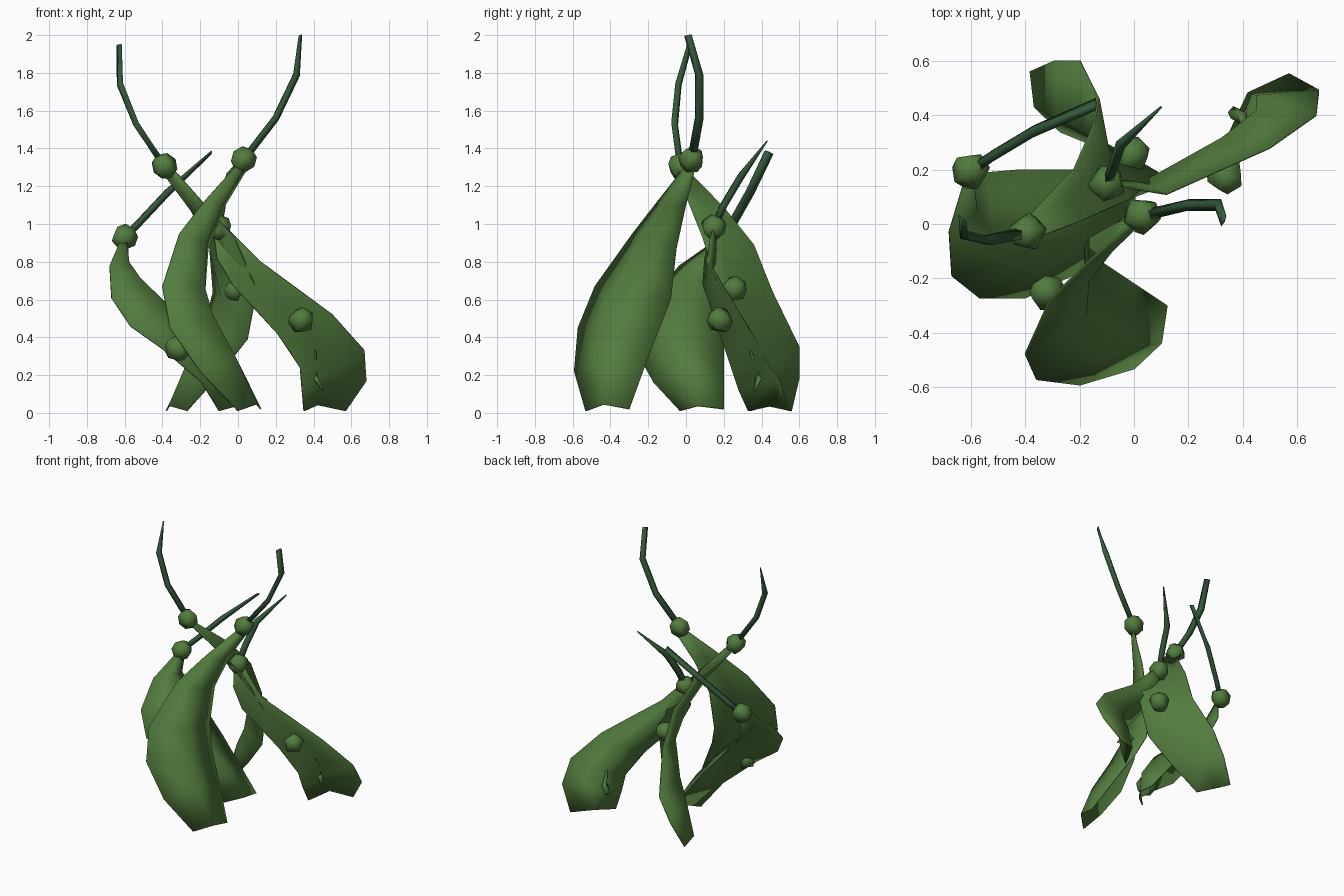
import bpy
import bmesh
from mathutils import Matrix, Vector

default_cube = bpy.data.objects.get("Cube")
if default_cube:
    bpy.data.objects.remove(default_cube, do_unlink=True)


def make_material(name, colour):
    material = bpy.data.materials.new(name)
    material.use_nodes = True
    rgba = (*colour, 1)
    material.diffuse_color = rgba
    material.node_tree.nodes["Principled BSDF"].inputs["Base Color"].default_value = rgba
    return material


leaf_green = make_material("leaf green", (.085, .2, .048))
tendril_green = make_material("dark tendril green", (.035, .1, .042))


def finish(bm, name, material):
    """Turn a bmesh into a smooth shaded object."""
    mesh = bpy.data.meshes.new(name)
    bm.to_mesh(mesh)
    bm.free()
    mesh.materials.append(material)
    for polygon in mesh.polygons:
        polygon.use_smooth = True
    part = bpy.data.objects.new(name, mesh)
    bpy.context.scene.collection.objects.link(part)
    return part


def make_leaf(name, outer_edge, inner_edge, bulge=.28):
    """Loft a folded sheet between two edges, pushing its rib to one side."""
    bm = bmesh.new()
    outer = [Vector(p) for p in outer_edge]
    inner = [Vector(p) for p in inner_edge]
    middle = [(a + b) / 2 for a, b in zip(outer, inner)]
    last = len(middle) - 1
    rows = []
    for i, (a, b) in enumerate(zip(outer, inner)):
        along = middle[min(i + 1, last)] - middle[max(i - 1, 0)]
        normal = along.cross(b - a).normalized()
        depth = bulge if i < last else bulge * .75
        rib = middle[i] + normal * (b - a).length * depth
        rib.z = max(rib.z, .02)
        rows.append([bm.verts.new(p) for p in (a, rib, b)])
    for row, following in zip(rows, rows[1:]):
        for j in range(len(row) - 1):
            bm.faces.new((row[j], following[j], following[j + 1], row[j + 1]))
    leaf = finish(bm, name, leaf_green)
    shell = leaf.modifiers.new("thin shell", "SOLIDIFY")
    shell.thickness = .008
    shell.offset = 0
    return leaf


def make_tendril(name, points, blade, tip_width, material):
    """Sweep a diamond section that thins to a chisel edge along the blade."""
    bm = bmesh.new()
    path = [Vector(p) for p in points]
    last = len(path) - 1
    rings = []
    for i, centre in enumerate(path):
        along = (path[min(i + 1, last)] - path[max(i - 1, 0)]).normalized()
        across = along.cross(Vector(blade)).normalized()
        wide = across.cross(along) * (.024 if i < last else tip_width)
        thin = across * (.02 if i < last else .004)
        rings.append([bm.verts.new(centre + c) for c in (wide, thin, -wide, -thin)])
    for ring, following in zip(rings, rings[1:]):
        for j in range(len(ring)):
            k = (j + 1) % len(ring)
            bm.faces.new((ring[j], ring[k], following[k], following[j]))
    bm.faces.new(rings[0])
    bm.faces.new(rings[-1])
    bmesh.ops.recalc_face_normals(bm, faces=bm.faces[:])
    return finish(bm, name, material)


def make_bud(name, centre, tilt):
    """A coarse round bud, tilted along its stem."""
    bm = bmesh.new()
    bmesh.ops.create_uvsphere(bm, u_segments=5, v_segments=4, radius=.072)
    turn = Vector(tilt).to_track_quat("Z", "Y").to_matrix().to_4x4()
    bmesh.ops.transform(bm, verts=bm.verts[:], matrix=Matrix.Translation(centre) @ turn)
    return finish(bm, name, leaf_green)


# Broad drooping leaves
make_leaf(
    "front_leaf",
    [(0, .01, 1.32), (-.17, -.14, 1.13), (-.31, -.28, .95), (-.4, -.48, .67),
     (-.36, -.57, .45), (-.2, -.59, .22), (0, -.53, .01)],
    [(.05, .05, 1.3), (-.07, 0, 1.1), (-.16, -.05, .87), (-.18, -.08, .6),
     (-.12, -.14, .45), (0, -.22, .24), (.12, -.3, .02)])

make_leaf(
    "back_leaf",
    [(-.41, 0, 1.29), (-.22, .2, 1.09), (-.15, .36, .89), (-.13, .46, .64),
     (-.2, .6, .35), (-.29, .6, .18), (-.38, .56, .01)],
    [(-.36, -.05, 1.31), (-.2, .01, 1.13), (-.02, .09, .93), (.1, .18, .65),
     (.05, .21, .39), (-.1, .27, .2), (-.27, .34, .01)])

make_leaf(
    "left_leaf",
    [(-.08, .15, 1), (0, .13, .92), (.12, .11, .8), (.5, .28, .52),
     (.67, .4, .33), (.68, .49, .17), (.57, .55, .01)],
    [(-.13, .14, .96), (-.11, .1, .82), (-.03, .09, .68), (.21, .18, .42),
     (.33, .24, .24), (.34, .28, .12), (.35, .33, .01)])

make_leaf(
    "right_leaf",
    [(-.62, .17, .92), (-.68, -.03, .78), (-.67, -.19, .61), (-.57, -.27, .46),
     (-.4, -.27, .34), (-.19, -.17, .16), (-.1, -.03, .01)],
    [(-.58, .2, .92), (-.59, .18, .78), (-.54, .19, .69), (-.42, .2, .55),
     (-.27, .2, .38), (-.13, .2, .2), (.01, .2, .02)])

# Round buds, each with the direction its stem points
buds = {
    "upper_right": ((-.39, -.03, 1.305), (-.5, -.1, .8)),
    "upper_left": ((.03, .03, 1.34), (.6, .2, .8)),
    "side_right": ((-.6, .195, .93), (.6, .4, .6)),
    "centre": ((-.1, .147, .98), (.1, .5, .8)),
    "low_left": ((.335, .18, .49), (.3, -.5, .4)),
    "low_back": ((-.01, .254, .655), (.5, .5, .4)),
    "low_front": ((-.32, -.25, .34), (-.5, .3, .4)),
}
for place, (centre, tilt) in buds.items():
    make_bud(place + "_bud", centre, tilt)

# Curling tendrils: bends, blade direction and width of the tip
tendrils = {
    "upper_right": ([(-.54, -.06, 1.53), (-.625, -.04, 1.74), (-.63, .02, 1.95)],
                    (-.7, .7, 0), .02),
    "upper_left": ([(.2, .07, 1.56), (.31, .07, 1.79), (.33, .01, 2)],
                   (.4, .9, 0), .022),
    "side_right": ([(-.52, .25, 1.01), (-.37, .34, 1.17), (-.14, .44, 1.38)],
                   (0, .9, -.4), .025),
    "centre": ([(-.08, .2, 1.1), (-.05, .29, 1.25), (.1, .43, 1.44)],
               (.5, .5, -.7), .004),
}
for place, (bends, blade, tip_width) in tendrils.items():
    make_tendril(place + "_tendril", [buds[place][0]] + bends,
                 blade, tip_width, tendril_green)

# Small sprout in the hollow of the left leaf
for name, tip in (("sprout_stem", (.41, .34, .33)), ("sprout_twig", (.45, .36, .12))):
    make_tendril(name, [(.36, .41, .15), (.4, .39, .2), tip],
                 (0, 1, 0), .004, leaf_green)
